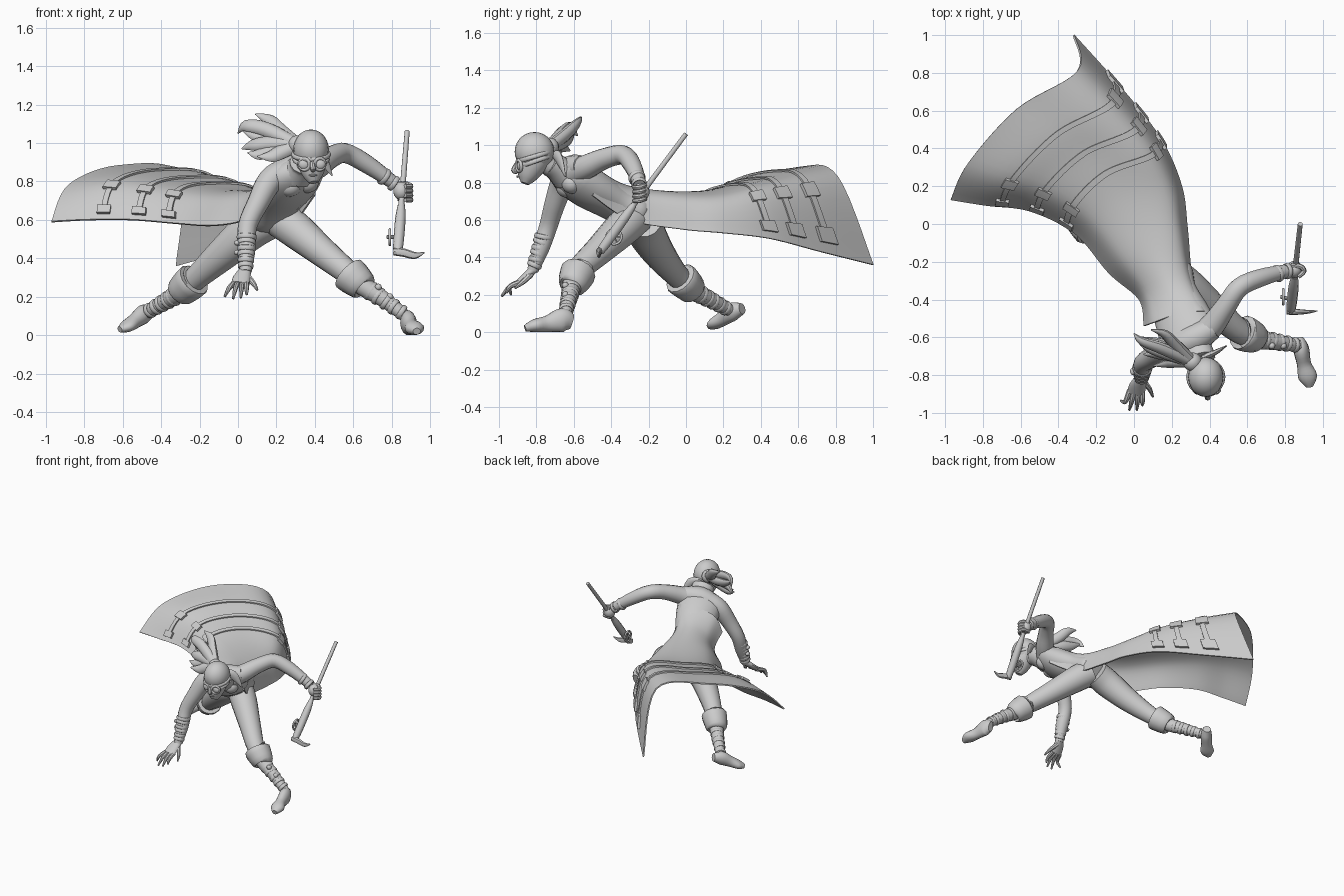
import bpy, bmesh, math
from mathutils import Vector

default = bpy.data.objects.get("Cube")
if default:
    bpy.data.objects.remove(default, do_unlink=True)

grey = bpy.data.materials.new("plain_grey")
grey.use_nodes = True
grey.diffuse_color = (.6, .6, .6, 1)
grey.node_tree.nodes["Principled BSDF"].inputs["Base Color"].default_value = (.6, .6, .6, 1)


def finish(name, bm, angle=40):
    """Turn a bmesh into a shaded, coloured object."""
    bmesh.ops.recalc_face_normals(bm, faces=bm.faces)
    mesh = bpy.data.meshes.new(name)
    bm.to_mesh(mesh)
    bm.free()
    obj = bpy.data.objects.new(name, mesh)
    bpy.context.collection.objects.link(obj)
    mesh.materials.append(grey)
    bpy.ops.object.select_all(action='DESELECT')
    obj.select_set(True)
    bpy.context.view_layer.objects.active = obj
    bpy.ops.object.shade_smooth_by_angle(angle=math.radians(angle))
    return obj


def spline(points, t):
    """Catmull-Rom point at index position t."""
    last = len(points) - 1
    i = min(int(t), last - 1)
    f = t - i
    p = [Vector(points[max(0, min(last, i + k))]) for k in (-1, 0, 1, 2)]
    return (p[1] * 2 + (p[2] - p[0]) * f + (p[0] * 2 - p[1] * 5 + p[2] * 4 - p[3]) * f * f
            + (p[1] * 3 - p[0] - p[2] * 3 + p[3]) * f ** 3) / 2


def loft(name, stations, side=(1, 0, 0), sides=14, steps=4, floor=False):
    """Skin ellipses along a path; a station is x, y, z, half width, half depth."""
    full = [tuple(s) + (s[-1],) * (5 - len(s)) for s in stations]
    count = (len(full) - 1) * steps
    path = [spline(full, i / steps) for i in range(count + 1)]
    bm = bmesh.new()
    rings = []
    for i, s in enumerate(path):
        ahead, behind = path[min(i + 1, count)], path[max(i - 1, 0)]
        tangent = (Vector(ahead[:3]) - Vector(behind[:3])).normalized()
        across = Vector(side)
        across = (across - tangent * across.dot(tangent)).normalized()
        depth = tangent.cross(across)
        ring = []
        for k in range(sides):
            a = math.tau * k / sides
            p = Vector(s[:3]) + across * (math.cos(a) * max(s[3], .002)) + depth * (math.sin(a) * max(s[4], .002))
            if floor:
                p.z = max(p.z, 0)
            ring.append(bm.verts.new(p))
        rings.append(ring)
    for a, b in zip(rings, rings[1:]):
        for k in range(sides):
            j = (k + 1) % sides
            bm.faces.new((a[k], a[j], b[j], b[k]))
    bm.faces.new(rings[0])
    bm.faces.new(rings[-1])
    return finish(name, bm)


def ball(name, center, size):
    bm = bmesh.new()
    bmesh.ops.create_uvsphere(bm, u_segments=20, v_segments=14, radius=1)
    bmesh.ops.scale(bm, vec=size, verts=bm.verts)
    bmesh.ops.translate(bm, vec=center, verts=bm.verts)
    return finish(name, bm)


def hoop(name, center, axis, radius, thick, squash=1):
    """Ring of round section whose hole points along axis."""
    bpy.ops.mesh.primitive_torus_add(major_segments=20, minor_segments=8, location=center,
                                     major_radius=radius, minor_radius=thick)
    obj = bpy.context.object
    obj.name = name
    obj.rotation_euler = Vector(axis).to_track_quat('Z', 'Y').to_euler()
    obj.scale.z = squash
    obj.data.materials.append(grey)
    bpy.ops.object.shade_smooth()


def bands(name, start, end, radii, count, thick=.006):
    """Wrapped straps along a straight limb."""
    start, end = Vector(start), Vector(end)
    for i in range(count):
        f = i / (count - 1)
        tilt = Vector((0, .12 * (-1) ** i, 0))
        hoop(name, start.lerp(end, f), (end - start).normalized() + tilt,
             radii[0] + (radii[1] - radii[0]) * f, thick, 2.2)


# Torso, neck and head
loft("torso", [(.16, -.21, .6, .1, .06), (.17, -.27, .63, .145, .105), (.205, -.38, .69, .135, .095),
               (.265, -.52, .77, .155, .105), (.3, -.62, .835, .155, .09), (.34, -.69, .885, .06, .05)],
     side=(.92, .25, .25), sides=20)
loft("neck", [(.33, -.67, .86, .055), (.36, -.74, .89, .05), (.38, -.79, .93, .05)])
loft("collar", [(.31, -.64, .84, .10, .085), (.34, -.69, .88, .085, .07), (.35, -.72, .9, .085, .07)],
     side=(.92, .25, .25))
for x, y, z in ((.27, -.64, .775), (.36, -.61, .795)):
    ball("chest", (x, y, z), (.06, .055, .055))
ball("head", (.38, -.81, .965), (.093, .106, .105))
loft("face", [(.38, -.81, .95, .085, .10), (.385, -.83, .89, .076, .082), (.39, -.85, .83, .052, .052),
              (.395, -.862, .795, .025, .022)])
loft("nose", [(.385, -.905, .9, .012), (.39, -.92, .865, .015), (.39, -.9, .855, .008)], sides=8)
loft("lips", [(.37, -.895, .832, .003), (.39, -.9, .832, .007), (.41, -.895, .832, .003)], (0, 0, 1), 8)
hoop("cap_band", (.38, -.81, .94), (0, -.3, 1), .095, .009, 1.4)
hoop("goggle_strap", (.38, -.805, .915), (0, -.35, 1), .09, .008, 1.5)
for s in (-1, 1):
    hoop("goggle_rim", (.385 + s * .04, -.893, .89), (s * .45, -1, -.1), .03, .009)
    ball("goggle_lens", (.385 + s * .04, -.888, .89), (.03, .016, .027))

# Windblown hair and band tails
knot = (.31, -.73, .99)
ball("hair_knot", knot, (.05, .05, .05))
locks = [((.22, -.64, 1.06), (.16, -.58, 1.12), (.09, -.56, 1.15)),
         ((.15, -.66, 1.07), (.04, -.62, 1.09), (0, -.58, 1.05)),
         ((.18, -.65, 1.02), (.09, -.62, 1.04), (.01, -.6, 1.08)),
         ((.18, -.69, 1), (.08, -.66, .99), (.02, -.62, .97)),
         ((.2, -.7, .97), (.11, -.69, .94), (.05, -.69, .95)),
         ((.22, -.73, .95), (.17, -.74, .93), (.1, -.75, .93))]
for a, b, c in locks:
    loft("hair_lock", [knot + (.035, .03), a + (.04, .03), b + (.032, .02), c + (.003,)], (0, .5, 1), 10)
loft("band_tail", [(.36, -.71, .95, .015), (.43, -.68, .93, .035, .014), (.49, -.645, .83, .003)], (0, 0, 1), 8)

# Left arm reaching out, gripping the pole
loft("left_arm", [(.35, -.6, .85, .07), (.42, -.53, .885, .066), (.49, -.43, .93, .056), (.56, -.335, .947, .052),
                  (.67, -.285, .89, .048), (.8, -.25, .8, .036)], (0, 0, 1))
bands("left_cuff", (.76, -.262, .825), (.81, -.25, .79), (.041, .037), 2)
ball("left_fist", (.85, -.24, .75), (.042, .045, .048))
for i in range(4):
    z = .785 - i * .024
    loft("left_finger", [(.83, -.22, z, .014), (.88, -.225, z, .014), (.9, -.25, z - .01, .013),
                         (.87, -.28, z - .01, .011)], (0, 0, 1), 8)

# Right arm hanging with spread hand
loft("right_arm", [(.24, -.63, .85, .07), (.165, -.66, .8, .067), (.105, -.7, .69, .057), (.05, -.735, .57, .05),
                   (.045, -.775, .45, .046), (.04, -.82, .33, .031)])
bands("right_bracer", (.045, -.76, .51), (.04, -.81, .36), (.047, .035), 6)
for z in (.48, .43):
    ball("bracer_buckle", (-.005, -.78, z), (.016, .02, .014))
loft("right_palm", [(.04, -.81, .34, .03, .024), (.02, -.855, .3, .045, .02), (.01, -.895, .265, .046, .017)])
tips = ((-.07, -.935, .2), (-.025, -.985, .19), (.015, -.985, .195), (.045, -.96, .21))
for i, tip in enumerate(tips):
    x = -.022 + i * .022
    mid = ((x + tip[0]) / 2, -.94, .245)
    loft("right_finger", [(x, -.88, .27, .015), mid + (.013,), tip + (.006,)], sides=8)
loft("right_thumb", [(.045, -.83, .31, .018), (.08, -.87, .27, .014), (.1, -.915, .235, .006)], sides=8)
loft("shoulder_yoke", [(.165, -.66, .81, .06), (.3, -.615, .865, .08), (.42, -.55, .885, .06)], (0, 0, 1))

# Legs with flared knee cuffs, wraps and boots
loft("left_leg", [(.2, -.27, .62, .1), (.29, -.34, .555, .098), (.43, -.46, .44, .08), (.56, -.57, .335, .065),
                  (.66, -.61, .25, .052), (.76, -.625, .185, .042), (.87, -.645, .1, .033)], (0, 1, 0))
loft("right_leg", [(.17, -.23, .6, .1), (.07, -.22, .55, .105), (-.07, -.15, .43, .088), (-.21, -.05, .305, .065),
                   (-.305, .045, .22, .052), (-.38, .13, .175, .042), (-.47, .23, .12, .033)], (0, 1, 0))
loft("left_knee_cuff", [(.575, -.575, .322, .075), (.58, -.578, .317, .097), (.65, -.605, .255, .078),
                        (.66, -.61, .245, .054)], (0, 1, 0), steps=3)
loft("right_knee_cuff", [(-.23, -.03, .288, .075), (-.235, -.025, .283, .094), (-.3, .035, .225, .078),
                         (-.31, .045, .215, .054)], (0, 1, 0), steps=3)
bands("left_wrap", (.69, -.613, .23), (.85, -.64, .12), (.046, .035), 5)
bands("right_wrap", (-.335, .08, .2), (-.455, .21, .13), (.045, .035), 5)
for x, z in ((.73, .25), (.79, .2)):
    ball("wrap_buckle", (x, -.645, z), (.018, .018, .018))
loft("left_boot", [(.875, -.61, .055, .025, .04), (.885, -.66, .065, .042, .065), (.9, -.74, .045, .038, .045),
                   (.92, -.81, .035, .05, .035), (.93, -.86, .02, .02, .018)], floor=True)
loft("right_boot", [(-.455, .3, .125, .03, .03), (-.49, .25, .11, .042, .05), (-.535, .2, .075, .04, .04),
                    (-.58, .155, .045, .05, .03), (-.615, .13, .03, .02, .016)], (.7, -.7, 0), floor=True)

# Billowing coat: rows run from the upper back to the hem
rows = [[(.055, -.54, .68), (.11, -.52, .8), (.24, -.475, .85), (.37, -.465, .85), (.4, -.5, .73)],
        [(.03, -.4, .6), (.065, -.36, .715), (.18, -.32, .78), (.285, -.29, .74), (.31, -.3, .6)],
        [(-.13, -.26, .57), (-.06, -.18, .71), (.09, -.1, .75), (.23, -.04, .71), (.28, -.02, .55)],
        [(-.31, -.05, .58), (-.23, .03, .72), (-.05, .13, .755), (.18, .18, .71), (.25, .2, .53)],
        [(-.55, .07, .6), (-.46, .18, .76), (-.22, .34, .8), (.07, .4, .755), (.14, .45, .5)],
        [(-.78, .1, .6), (-.69, .25, .79), (-.42, .49, .855), (-.11, .62, .795), (-.07, .72, .43)],
        [(-.97, .13, .59), (-.88, .32, .78), (-.62, .61, .88), (-.3, .81, .83), (-.32, 1, .36)]]
hem = len(rows) - 1


def coat(u, v):
    return spline([spline(row, u * 4) for row in rows], v)


def coat_normal(u, v):
    e = .02
    du = coat(min(u + e, 1), v) - coat(max(u - e, 0), v)
    dv = coat(u, min(v + e, hem)) - coat(u, max(v - e, 0))
    n = du.cross(dv).normalized()
    return n if n.z > 0 or (u > .8 and n.x > 0) else -n


def sheet(name, point, nu, nv, thick):
    """Grid from point(i, j) on unit ranges, thickened."""
    bm = bmesh.new()
    grid = [[bm.verts.new(point(i / nu, j / nv)) for i in range(nu + 1)] for j in range(nv + 1)]
    for a, b in zip(grid, grid[1:]):
        for i in range(nu):
            bm.faces.new((a[i], a[i + 1], b[i + 1], b[i]))
    obj = finish(name, bm, 45)
    mod = obj.modifiers.new("thickness", 'SOLIDIFY')
    mod.thickness, mod.offset = thick, 0
    obj.modifiers.new("crisp_rim", 'EDGE_SPLIT').split_angle = math.radians(45)


sheet("coat", lambda u, v: coat(u, v * hem), 28, 36, .01)


def strip(name, u0, u1, v0, v1, half, lift, thick):
    """Strap lying just above the coat; v changes evenly from edge to edge."""
    def point(i, j):
        u = u0 + (u1 - u0) * i
        v = v0 + (v1 - v0) * u + (j - .5) * 2 * half
        return coat(u, v) + coat_normal(u, v) * lift
    sheet(name, point, max(2, int((u1 - u0) * 30)), 2, thick)


# Three straps with end plates
for v0, v1 in ((3.2, 4.05), (3.85, 4.6), (4.65, 5.2)):
    strip("coat_strap", .07, .91, v0, v1, .06, .012, .01)
    for u in (.05, .2, .76, .9):
        strip("strap_plate", u, u + .05, v0, v1, .15, .015, .018)

# Pole with grip, hooked blade and wheel
loft("pole", [(.88, 0, 1.06, .013), (.855, -.23, .75, .015), (.83, -.46, .43, .018)], sides=10)
loft("pole_grip", [(.85, -.28, .68, .018), (.845, -.33, .61, .027), (.835, -.42, .485, .027), (.83, -.46, .43, .022)],
     sides=10)
loft("hooked_blade", [(.81, -.46, .435, .02, .02), (.86, -.465, .43, .022, .016), (.92, -.465, .415, .018, .01),
                      (.97, -.46, .43, .003)], (0, 0, 1), 8)
hoop("wheel", (.79, -.385, .51), (1, 0, 0), .04, .007)
loft("wheel_axle", [(.775, -.385, .51, .01), (.84, -.4, .51, .01)], (0, 0, 1), 8)
for a in range(3):
    c, s = math.cos(a * math.pi / 3) * .04, math.sin(a * math.pi / 3) * .04
    loft("wheel_spoke", [(.79, -.385 - c, .51 - s, .005), (.79, -.385 + c, .51 + s, .005)], sides=6)
